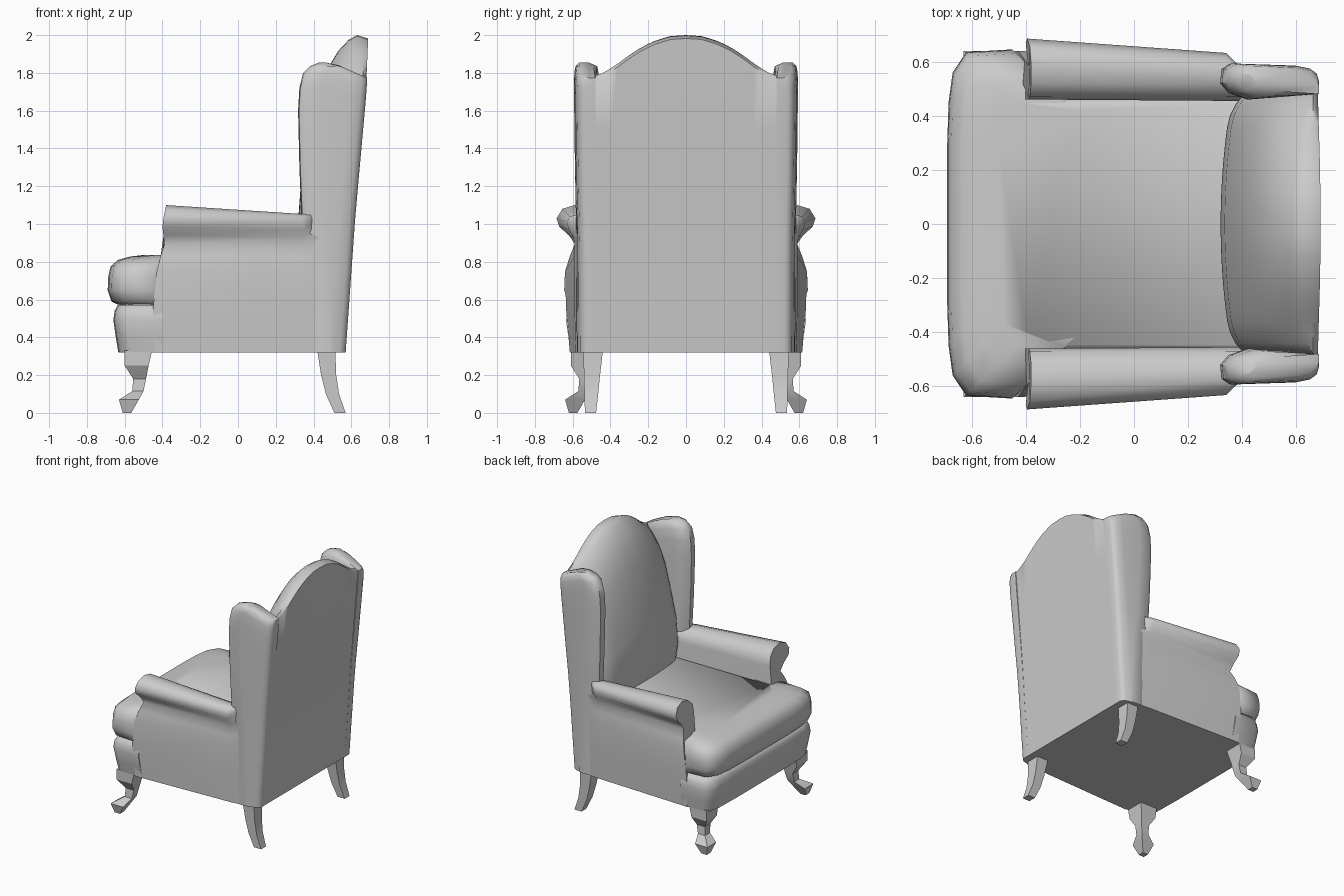
import bpy, bmesh, math

cube = bpy.data.objects.get("Cube")
if cube:
    bpy.data.objects.remove(cube, do_unlink=True)

GREY = (0.6, 0.6, 0.6, 1.0)
fabric = bpy.data.materials.new("plain_grey")
fabric.use_nodes = True
fabric.diffuse_color = GREY
fabric.node_tree.nodes["Principled BSDF"].inputs["Base Color"].default_value = GREY

BASE = 0.32          # underside of the upholstery


def loft(name, rings, side=1, angle=45):
    """Skin closed rings of points, cap both ends; side=-1 mirrors across y."""
    bm = bmesh.new()
    rows = [[bm.verts.new((x, y * side, z)) for x, y, z in ring] for ring in rings]
    n = len(rows[0])
    for a, b in zip(rows, rows[1:]):
        for i in range(n):
            j = (i + 1) % n
            bm.faces.new((a[i], a[j], b[j], b[i]))
    bm.faces.new(rows[0])
    bm.faces.new(rows[-1])
    bmesh.ops.recalc_face_normals(bm, faces=bm.faces)
    mesh = bpy.data.meshes.new(name)
    bm.to_mesh(mesh)
    bm.free()
    mesh.materials.append(fabric)
    mesh.shade_smooth()
    mesh.set_sharp_from_angle(angle=math.radians(angle))
    obj = bpy.data.objects.new(name, mesh)
    bpy.context.collection.objects.link(obj)


def interp(table, t):
    """Piecewise linear lookup in a list of (key, value)."""
    for (a, u), (b, v) in zip(table, table[1:]):
        if t <= b:
            return u + (v - u) * max(0, (t - a) / (b - a))
    return table[-1][1]


def rect(x0, x1, y0, y1, z):
    return [(x0, y0, z), (x1, y0, z), (x1, y1, z), (x0, y1, z)]


def mirrored(half):
    """Close a half outline across y = 0."""
    return half + [(x, -y) for x, y in reversed(half)]


def back_x(z):
    return interp([(BASE, 0.57), (1.05, 0.62), (1.77, 0.68), (2.0, 0.69)], z)


# Seat box below the cushion
loft("seat_base", [rect(-0.43, 0.55, -0.5, 0.5, z) for z in (BASE, 0.6)])

# Front rail with bulging face
rail = mirrored([(-0.66, 0.3), (-0.655, 0.52), (-0.635, 0.6), (-0.59, 0.635), (-0.4, 0.635)])
loft("front_rail", [[(x * s, y * s, z) for x, y in rail]
                    for z, s in ((BASE, 0.96), (0.4, 0.98), (0.49, 1.0), (0.54, 0.99),
                                 (0.57, 0.965), (0.58, 0.9))], angle=55)

# T-shaped seat cushion with a domed top
tee = mirrored([(-0.69, 0.3), (-0.685, 0.45), (-0.67, 0.56), (-0.62, 0.635),
                (-0.45, 0.645), (-0.41, 0.61), (-0.39, 0.475), (0.45, 0.475)])


def cushion_ring(z, inset):
    """Pull the front and sides in, but keep the neck under the arms."""
    return [(x + inset if x < -0.4 else x,
             math.copysign(max(abs(y) - inset * (1 if x < -0.4 else 0.15), 0.2), y), z)
            for x, y in tee]


loft("seat_cushion", [cushion_ring(*row) for row in
                      ((0.575, 0.05), (0.59, 0.02), (0.65, 0), (0.72, 0.003), (0.775, 0.015),
                       (0.81, 0.055), (0.828, 0.12), (0.836, 0.19))], angle=75)

# Padded back with an arched crest
CREST = [(0, 2.0), (0.08, 1.995), (0.15, 1.975), (0.22, 1.945), (0.3, 1.895),
         (0.38, 1.835), (0.44, 1.8), (0.48, 1.785)]
PAD = [(0, 0.37), (0.3, 0.35), (0.43, 0.32), (0.55, 0.335), (0.7, 0.385), (0.82, 0.43),
       (0.9, 0.48), (0.95, 0.53), (0.985, 0.585), (1.0, 0.63)]
rings = []
for i in range(-12, 13):
    y = 0.04 * i
    top = interp(CREST, abs(y))
    sink = 0.03 * (y / 0.4) ** 2 + 0.04 * max(0, (abs(y) - 0.36) / 0.12) ** 2
    ring = [(back_x(z), y, z) for z in (BASE, 0.7, 1.05, 1.5, top - 0.018)]
    for f, x in reversed(PAD):
        z = BASE + (top - BASE) * f
        ring.append((min(x + sink, back_x(z) - 0.02), y, z))
    rings.append(ring)
loft("padded_back", rings, angle=60)

# Wings: horizontal sections stacked upward, tops sloping to the rear
WING = [(BASE, 0.38, 0), (0.9, 0.36, 0), (1.05, 0.335, 0), (1.3, 0.325, 0), (1.6, 0.318, 0),
        (1.72, 0.325, 0), (1.8, 0.345, 0.003), (1.835, 0.38, 0.01), (1.855, 0.43, 0.03)]


def wing_section(z, front, pinch):
    slope = (z - BASE) / (1.855 - BASE)
    outer = interp([(BASE, 0.578), (0.9, 0.58), (1.3, 0.588), (1.855, 0.595)], z) - pinch
    inner = 0.46 + pinch
    b = back_x(z)
    plan = [(b, 0.48), (front + 0.1, inner), (front + 0.03, inner + 0.025),
            (front, inner + 0.06), (front + 0.005, outer - 0.02), (front + 0.035, outer),
            (front + 0.12, outer - 0.003), (b - 0.08, outer - 0.008),
            (b - 0.03, outer - 0.018), (b - 0.007, outer - 0.035), (b, outer - 0.055)]
    return [(x, y, z - slope * 0.08 * max(0, (x - 0.5) / 0.18)) for x, y in plan]


# Rolled arms: scroll section at the front, flatter at the wing, then fading into it
SCROLL = [(-0.44, 0.46, BASE), (-0.44, 0.615, BASE), (-0.45, 0.635, 0.55),
          (-0.43, 0.64, 0.75), (-0.41, 0.615, 0.83), (-0.39, 0.585, 0.89),
          (-0.395, 0.62, 0.94), (-0.4, 0.67, 0.985), (-0.395, 0.685, 1.03),
          (-0.385, 0.655, 1.08), (-0.38, 0.59, 1.1), (-0.38, 0.52, 1.085),
          (-0.385, 0.47, 1.04), (-0.39, 0.46, 0.97)]
TAIL = [(0.46, BASE), (0.585, BASE), (0.59, 0.55), (0.59, 0.75), (0.59, 0.83),
        (0.59, 0.89), (0.597, 0.93), (0.62, 0.97), (0.632, 1.01), (0.615, 1.04),
        (0.57, 1.053), (0.52, 1.045), (0.47, 1.02), (0.455, 0.96)]
tail = [(0.34, y, z) for y, z in TAIL]
fade = [(0.41 if z > 0.96 else 0.5, min(y, 0.565), z) for y, z in TAIL]

# Legs: (z, outer, inner) squares for the curved front legs
CABRIOLE = [(0.33, 0.6, 0.455), (0.25, 0.6, 0.473), (0.18, 0.555, 0.487),
            (0.115, 0.56, 0.5), (0.07, 0.63, 0.525), (0, 0.61, 0.565)]
# (z, x0, x1, y0, y1) for the splayed rear legs
SPLAY = [(0.33, 0.42, 0.515, 0.44, 0.545), (0.2, 0.44, 0.52, 0.455, 0.54),
         (0.1, 0.465, 0.535, 0.465, 0.538), (0, 0.51, 0.57, 0.476, 0.535)]

for side, tag in ((-1, "near"), (1, "far")):
    loft("wing_" + tag, [wing_section(*row) for row in WING], side)
    loft("rolled_arm_" + tag, [SCROLL, tail, fade], side, 60)
    loft("front_leg_" + tag, [rect(-o, -i, i + 0.01, o + 0.01, z) for z, o, i in CABRIOLE],
         side, 25)
    loft("rear_leg_" + tag, [rect(x0, x1, y0, y1, z) for z, x0, x1, y0, y1 in SPLAY], side, 25)
